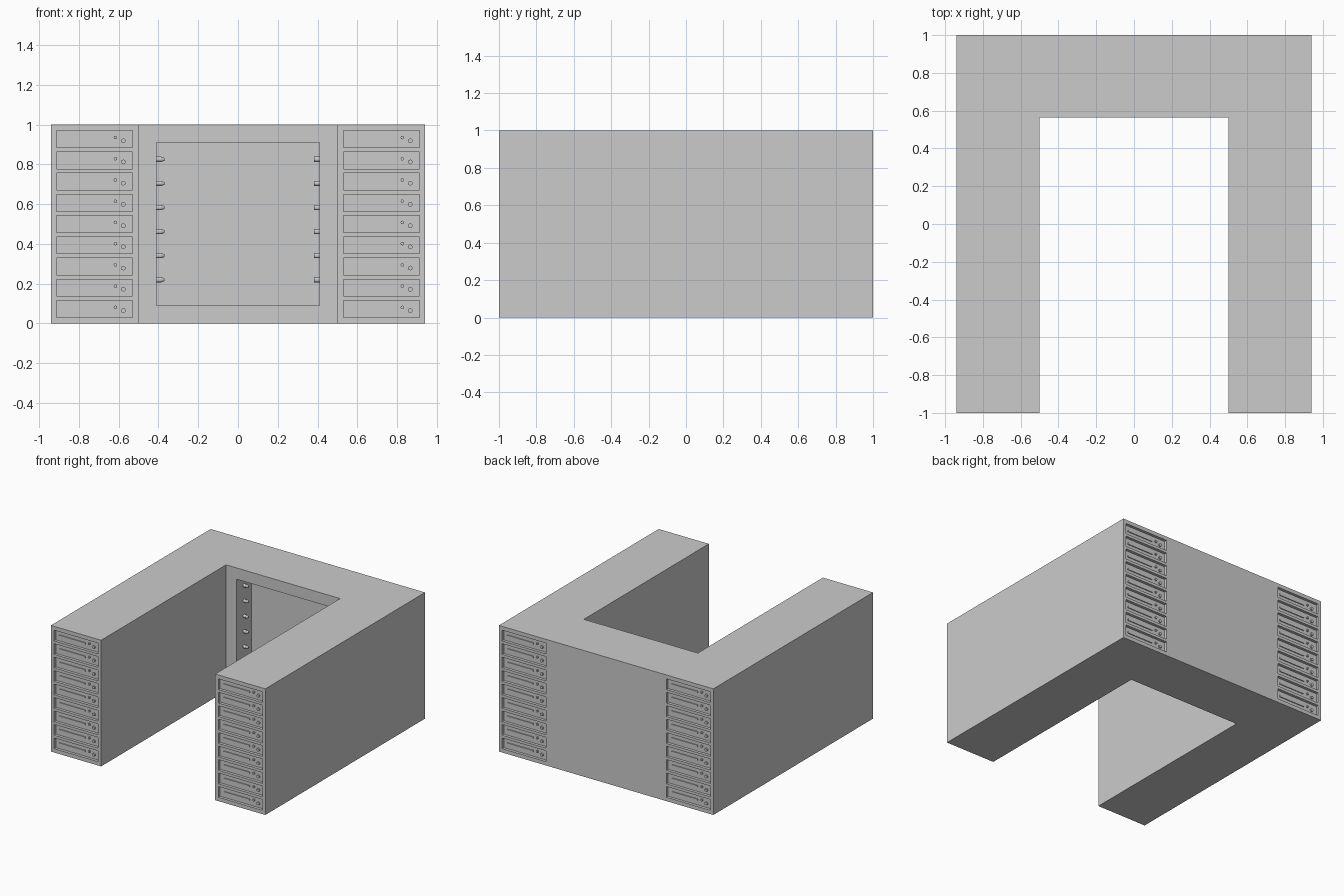
import bpy, bmesh, math
from mathutils import Matrix, Vector

if "Cube" in bpy.data.objects:
    bpy.data.objects.remove(bpy.data.objects["Cube"])

ROWS = [0.073 + i * 0.1067 for i in range(9)]
KNOB_Z = [0.22 + i * 0.121 for i in range(6)]
DEPTH = 0.022


def add_box(bm, c, s):
    bmesh.ops.create_cube(bm, size=1, matrix=Matrix.Translation(c) @ Matrix.Diagonal((*s, 1)))


def add_cone(bm, c, r1, r2, h, axis, n=12):
    rot = Vector((0, 0, 1)).rotation_difference(Vector(axis)).to_matrix().to_4x4()
    bmesh.ops.create_cone(bm, cap_ends=True, segments=n, radius1=r1, radius2=r2, depth=h,
                          matrix=Matrix.Translation(c) @ rot)


def finish(bm, name):
    me = bpy.data.meshes.new(name)
    bmesh.ops.recalc_face_normals(bm, faces=bm.faces)
    bm.to_mesh(me)
    bm.free()
    ob = bpy.data.objects.new(name, me)
    bpy.context.collection.objects.link(ob)
    return ob


# U-shaped body, extruded from its plan
bm = bmesh.new()
plan = [(-.94, -1), (-.5, -1), (-.5, .565), (.5, .565), (.5, -1), (.94, -1), (.94, 1), (-.94, 1)]
face = bm.faces.new([bm.verts.new((x, y, 0)) for x, y in plan])
ext = bmesh.ops.extrude_face_region(bm, geom=[face])
bmesh.ops.translate(bm, vec=(0, 0, 1), verts=[v for v in ext["geom"] if isinstance(v, bmesh.types.BMVert)])
body = finish(bm, "body")

# Cutter: shallow unit bays on all four columns, and the large inner niche
bm = bmesh.new()
for y in (-1, 1):
    for x in (-0.721, 0.721):
        for z in ROWS:
            add_box(bm, (x, y, z), (0.384, 2 * DEPTH, 0.085))
add_box(bm, (0, 0.655, 0.5), (0.82, 0.2, 0.82))
cutter = finish(bm, "bay_cutter")
cutter.hide_render = True
cutter.hide_set(True)
mod = body.modifiers.new("bays", "BOOLEAN")
mod.object = cutter
mod.operation = "DIFFERENCE"
mod.solver = "EXACT"

# Raised strip and small knobs inside every bay, reading left to right from outside
for side, angle in (("front", 0), ("back", math.pi)):
    bm = bmesh.new()
    floor = -1 + DEPTH
    for x in (-0.721, 0.721):
        for z in ROWS:
            add_box(bm, (x - 0.045, floor - 0.003, z), (0.23, 0.008, 0.012))
            add_cone(bm, (x + 0.105, floor - 0.005, z + 0.008), 0.009, 0.009, 0.012, (0, -1, 0), 8)
            add_cone(bm, (x + 0.145, floor - 0.005, z - 0.008), 0.012, 0.012, 0.012, (0, -1, 0), 8)
    bm.transform(Matrix.Rotation(angle, 4, "Z"))
    finish(bm, side + "_bay_details")

# Pegs on the left niche wall, plain studs on the right
bm = bmesh.new()
for z in KNOB_Z:
    add_cone(bm, (-0.399, 0.66, z), 0.013, 0.013, 0.026, (1, 0, 0))
    add_cone(bm, (-0.378, 0.66, z), 0.013, 0.007, 0.016, (1, 0, 0))
finish(bm, "left_niche_pegs")
bm = bmesh.new()
for z in KNOB_Z:
    add_cone(bm, (0.397, 0.66, z), 0.013, 0.013, 0.028, (-1, 0, 0))
finish(bm, "right_niche_studs")
